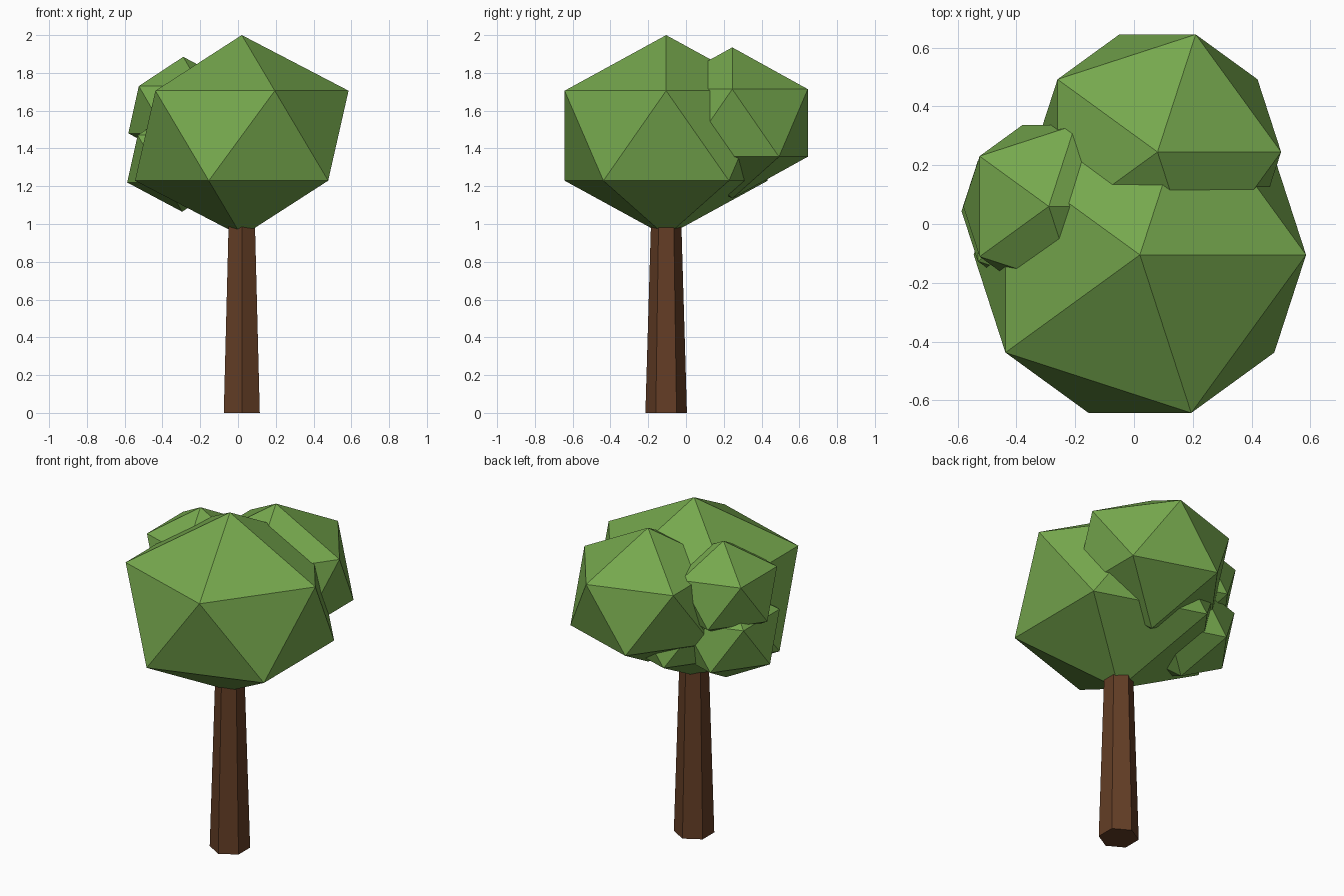
import bpy

cube = bpy.data.objects.get("Cube")
if cube:
    bpy.data.objects.remove(cube, do_unlink=True)


def make_material(name, color):
    mat = bpy.data.materials.new(name)
    mat.use_nodes = True
    mat.diffuse_color = color
    mat.node_tree.nodes["Principled BSDF"].inputs["Base Color"].default_value = color
    return mat


leaf_green = make_material("leaf green", (0.18, 0.39, 0.075, 1))
bark_brown = make_material("bark brown", (0.125, 0.047, 0.019, 1))


def finish(name, mat):
    obj = bpy.context.object
    obj.name = name
    obj.data.name = name
    obj.data.materials.append(mat)
    return obj


def leaf_clump(name, center, radius, height):
    """Faceted twenty-sided clump, slightly flattened."""
    bpy.ops.mesh.primitive_ico_sphere_add(subdivisions=1, radius=1, location=center)
    finish(name, leaf_green).scale = (radius, radius, height)


# Tapered six-sided trunk, its top tucked into the crown
TRUNK_TOP = 1.05
bpy.ops.mesh.primitive_cone_add(vertices=6, radius1=0.11, radius2=0.079,
                                depth=TRUNK_TOP,
                                location=(0.02, -0.105, TRUNK_TOP / 2))
finish("trunk", bark_brown)

# Crown of overlapping clumps
leaf_clump("main_crown", (0.02, -0.105, 1.4675), 0.632, 0.5325)
leaf_clump("back_crown", (0.08, 0.245, 1.535), 0.47, 0.40)
leaf_clump("upper_side_crown", (-0.29, 0.06, 1.605), 0.325, 0.28)
leaf_clump("lower_side_crown", (-0.296, 0.044, 1.345), 0.325, 0.28)
